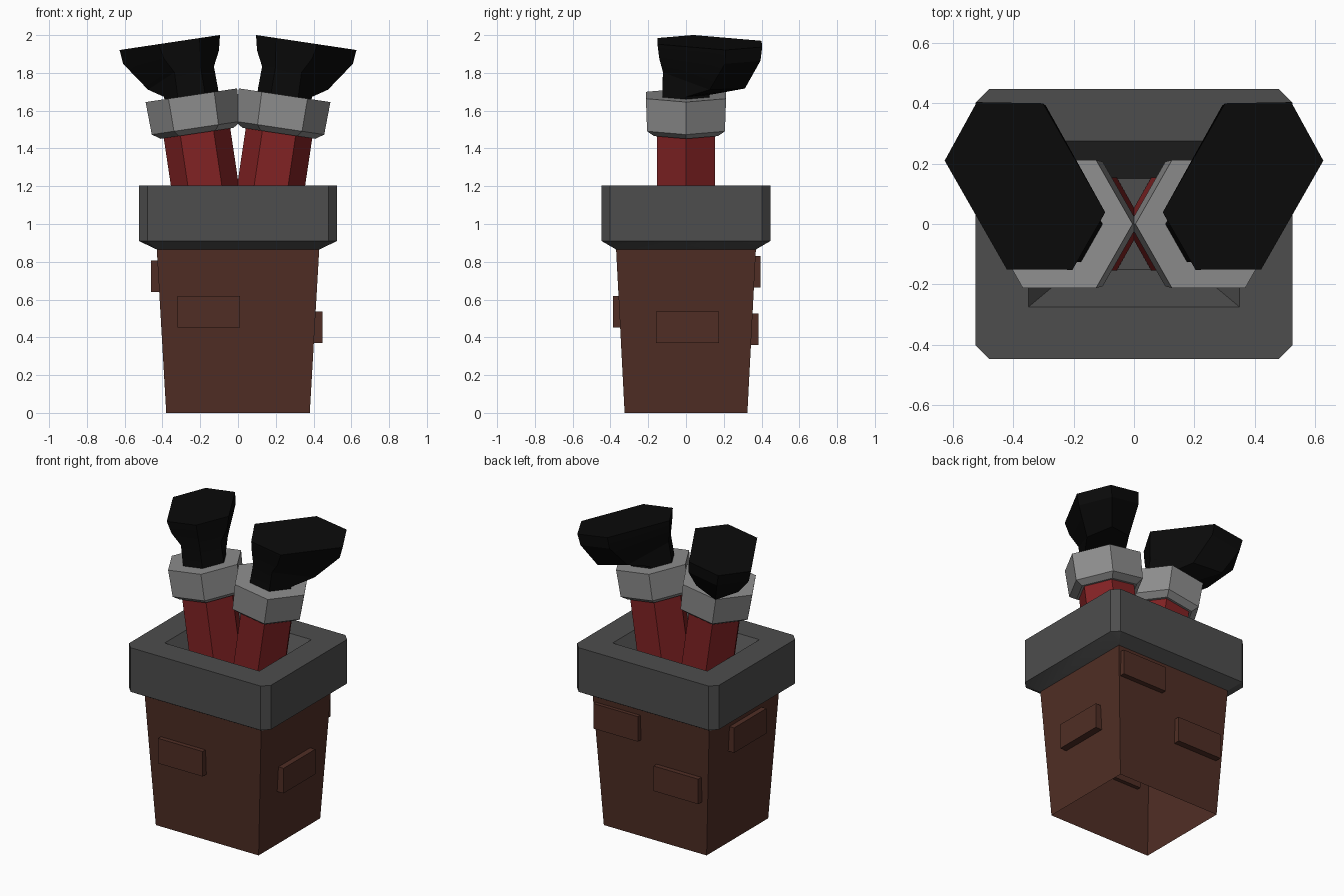
import bpy, bmesh, math
from mathutils import Matrix, Vector

cube = bpy.data.objects.get("Cube")
if cube:
    bpy.data.objects.remove(cube, do_unlink=True)


def material(name, rgb):
    m = bpy.data.materials.new(name)
    m.use_nodes = True
    m.diffuse_color = (*rgb, 1)
    bsdf = m.node_tree.nodes["Principled BSDF"]
    bsdf.inputs["Base Color"].default_value = (*rgb, 1)
    bsdf.inputs["Roughness"].default_value = 0.9
    return m


BROWN = material("brick brown", (0.08, 0.027, 0.018))
GREY = material("stone grey", (0.075, 0.075, 0.075))
RED = material("trouser red", (0.22, 0.016, 0.017))
WHITE = material("cuff white", (0.27, 0.27, 0.27))
BLACK = material("boot black", (0.003, 0.003, 0.003))


def loft(name, rings, mat, start=True, end=True, smooth=20):
    """Join rings of equal point count into a skin with optional end caps."""
    bm = bmesh.new()
    loops = [[bm.verts.new(p) for p in ring] for ring in rings]
    n = len(loops[0])
    for a, b in zip(loops, loops[1:]):
        for i in range(n):
            j = (i + 1) % n
            bm.faces.new((a[i], a[j], b[j], b[i]))
    if start:
        bm.faces.new(loops[0][::-1])
    if end:
        bm.faces.new(loops[-1])
    bmesh.ops.remove_doubles(bm, verts=bm.verts, dist=1e-4)
    bmesh.ops.recalc_face_normals(bm, faces=bm.faces)
    mesh = bpy.data.meshes.new(name)
    bm.to_mesh(mesh)
    bm.free()
    mesh.materials.append(mat)
    ob = bpy.data.objects.new(name, mesh)
    bpy.context.collection.objects.link(ob)
    bpy.ops.object.select_all(action="DESELECT")
    ob.select_set(True)
    bpy.context.view_layer.objects.active = ob
    bpy.ops.object.shade_smooth_by_angle(angle=math.radians(smooth))
    return ob


def rect(hx, hy, z, cut=0.0):
    """Rectangle with cut corners, counterclockwise."""
    pts = []
    for sx, sy in ((1, 1), (-1, 1), (-1, -1), (1, -1)):
        a = (sx * hx, sy * (hy - cut), z)
        b = (sx * (hx - cut), sy * hy, z)
        pts += [a, b] if sx == sy else [b, a]
    return pts


# Chimney stack, open underneath
loft("chimney_stack", [rect(0.38, 0.325, 0), rect(0.43, 0.37, 0.865)],
     BROWN, start=False, end=False)

# Chimney rim with a sloped pit
loft("chimney_rim", [
    rect(0.43, 0.37, 0.865), rect(0.525, 0.447, 0.91, 0.045),
    rect(0.525, 0.447, 1.205, 0.045), rect(0.35, 0.275, 1.205),
    rect(0.2, 0.15, 1.0)], GREY, start=False)


# Raised bricks: side, start and end along the wall, bottom height
DEPTH, TALL = 0.065, 0.167
bricks = [("front", -0.32, 0.01, 0.452), ("left", -0.16, 0.175, 0.37),
          ("right", -0.19, 0.15, 0.64), ("back", 0.08, 0.41, 0.663),
          ("back", -0.36, -0.03, 0.36)]
for side, a, b, z in bricks:
    sign = 1 if side in ("left", "back") else -1
    lean = 0.045 * (z - 0.4)
    if side in ("front", "back"):
        out = sign * (0.386 + lean * 0.6)
        xs, ys = (a, b), (out, out - sign * DEPTH)
    else:
        out = sign * (0.45 + lean)
        xs, ys = (out, out - sign * DEPTH), (a, b)
    rings = [[(xs[0], ys[0], h), (xs[1], ys[0], h),
              (xs[1], ys[1], h), (xs[0], ys[1], h)] for h in (z, z + TALL)]
    loft(side + "_brick", rings, BROWN)


# Legs lean outward; each part is built along the leg axis
TILT = Matrix.Rotation(math.radians(8.5), 3, "Y")
HIP = Vector((0.175, 0, 1.2))


def place(points, side):
    out = []
    for p in points:
        q = HIP + TILT @ Vector(p)
        out.append((side * q.x, q.y, q.z))
    return out


def hexagon(r, h):
    return [(r * math.cos(math.radians(60 * i)),
             r * math.sin(math.radians(60 * i)), h) for i in range(6)]


def foot(heel, heel_side, toe_side, toe, heel_h, toe_h):
    """Six-point foot section, pointing outward and back."""
    (hu, hv), (tu, tv) = heel_side, toe_side
    outline = [(toe, 0, toe_h), (tu, -tv, toe_h), (hu, -hv, heel_h),
               (heel, 0, heel_h), (hu, hv, heel_h), (tu, tv, toe_h)]
    c, s = math.cos(math.radians(60)), math.sin(math.radians(60))
    return [(c * u + s * v, s * u - c * v, h) for u, v, h in outline]


ANKLE = (-0.145, (-0.0725, 0.125), (0.0725, 0.125), 0.145)
boot = [
    foot(*ANKLE, 0.46, 0.46),
    foot(*ANKLE, 0.51, 0.5),
    foot(-0.14, (-0.07, 0.122), (0.22, 0.13), 0.36, 0.62, 0.55),
    foot(-0.16, (-0.065, 0.17), (0.345, 0.185), 0.455, 0.7, 0.705),
    foot(-0.175, (-0.065, 0.19), (0.352, 0.19), 0.466, 0.78, 0.78),
]
leg = [hexagon(0.178, -0.2), hexagon(0.178, 0.32)]
cuff = [hexagon(0.195, 0.283), hexagon(0.238, 0.312), hexagon(0.245, 0.487)]

for label, side in (("left", 1), ("right", -1)):
    for part, rings, mat in (("leg", leg, RED), ("cuff", cuff, WHITE),
                             ("boot", boot, BLACK)):
        loft(f"{label}_{part}", [place(r, side) for r in rings], mat)
